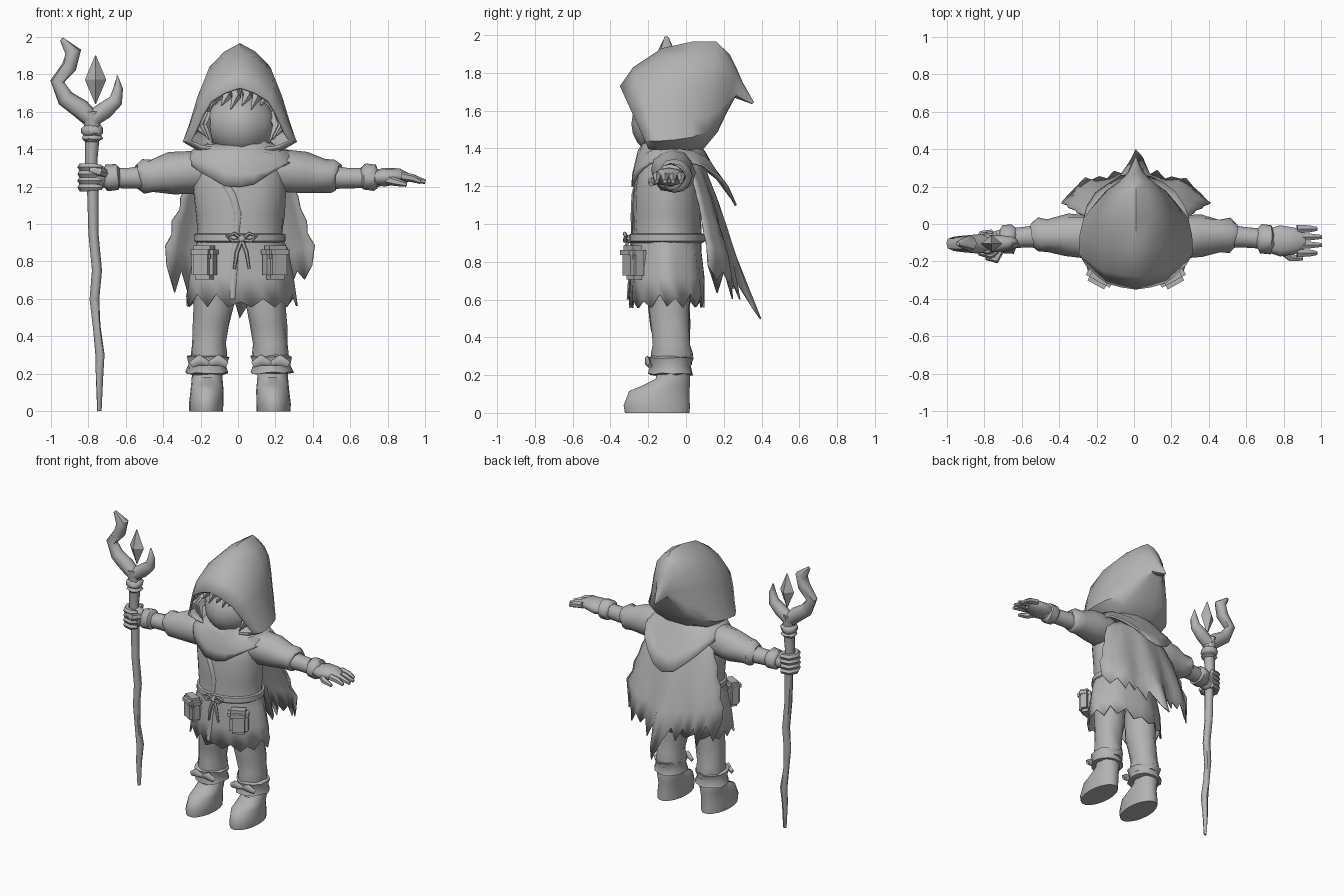
import bpy, bmesh, math, random
from mathutils import Vector

random.seed(4)
cube = bpy.data.objects.get("Cube")
if cube:
    bpy.data.objects.remove(cube)

grey = bpy.data.materials.new("plain grey")
grey.use_nodes = True
tone = (0.45, 0.45, 0.45, 1)
grey.diffuse_color = tone
grey.node_tree.nodes["Principled BSDF"].inputs["Base Color"].default_value = tone


def finish(name, bm, angle=50, thick=0):
    """Turn a bmesh into a shaded object, optionally thickened."""
    bmesh.ops.recalc_face_normals(bm, faces=bm.faces)
    me = bpy.data.meshes.new(name)
    bm.to_mesh(me)
    bm.free()
    me.materials.append(grey)
    ob = bpy.data.objects.new(name, me)
    bpy.context.collection.objects.link(ob)
    bpy.ops.object.select_all(action='DESELECT')
    ob.select_set(True)
    bpy.context.view_layer.objects.active = ob
    bpy.ops.object.shade_smooth_by_angle(angle=math.radians(angle))
    if thick:
        mod = ob.modifiers.new("thickness", 'SOLIDIFY')
        mod.thickness = thick
    return ob


def loft(name, rings, wrap=True, caps=(True, True), jit=0, angle=50, thick=0):
    """Skin a list of equal point rings."""
    bm = bmesh.new()
    rows = [[bm.verts.new(Vector(p) + Vector([random.uniform(-jit, jit) for _ in "xyz"]))
             for p in r] for r in rings]
    n = len(rows[0])
    for a, b in zip(rows, rows[1:]):
        for i in range(n if wrap else n - 1):
            j = (i + 1) % n
            bm.faces.new((a[i], a[j], b[j], b[i]))
    if caps[0]:
        bm.faces.new(rows[0])
    if caps[1]:
        bm.faces.new(rows[-1])
    return finish(name, bm, angle, thick)


def ring(cx, cy, z, rx, ry, n=16, fold=0, jag=0):
    """Horizontal ellipse with optional cloth folds and a ragged edge."""
    pts = []
    for i in range(n):
        a = math.tau * i / n
        k = 1 + fold * math.cos(7 * a)
        pts.append((cx + rx * k * math.cos(a), cy + ry * k * math.sin(a),
                    z + jag * (i % 2) * random.uniform(0.4, 1)))
    return pts


def tube(name, path, radii, n=8, ref=(0, 1, 0), flat=1, jit=0):
    """Tapered tube along a path; flat scales the side facing ref."""
    path = [Vector(p) for p in path]
    rings = []
    for i, p in enumerate(path):
        t = (path[min(i + 1, len(path) - 1)] - path[max(i - 1, 0)]).normalized()
        u = t.cross(Vector(ref)).normalized()
        w = u.cross(t)
        rings.append([p + radii[i] * (u * math.cos(math.tau * k / n) + w * flat * math.sin(math.tau * k / n))
                      for k in range(n)])
    return loft(name, rings, jit=jit)


def ball(name, loc, size, nose=0):
    bm = bmesh.new()
    bmesh.ops.create_uvsphere(bm, u_segments=16, v_segments=10, radius=1)
    for v in bm.verts:
        if v.co.y < 0:
            v.co.y -= nose * math.exp(-(v.co.x / 0.3) ** 2)
        v.co = Vector([c * s + o for c, s, o in zip(v.co, size, loc)])
    return finish(name, bm)


# Hood: arch sections from the peaked brim back to the drooping tip
half = [(0, 1), (.3, .92), (.58, .78), (.75, .55), (.9, .28), (1, .12), (.75, .02), (.35, -.03)]
arch = half + [(-x, h) for x, h in reversed(half[1:])]
sections = [(-.35, -.20, .27, 1.73, 1.40), (-.28, -.14, .305, 1.83, 1.385),
            (-.13, -.05, .30, 1.93, 1.38), (.03, .03, .28, 1.965, 1.39),
            (.16, .10, .22, 1.965, 1.42), (.23, .17, .16, 1.90, 1.50),
            (.27, .22, .09, 1.82, 1.60), (.30, .26, .05, 1.75, 1.67), (.36, .35, .004, 1.645, 1.635)]
loft("hood", [[(.01 + w * x, yb + (yt - yb) * h, zb + (zt - zb) * h) for x, h in arch]
              for yt, yb, w, zt, zb in sections], caps=(False, True), thick=0.014)

# Masked face and hair tufts
ball("masked_face", (.015, -.11, 1.53), (.185, .16, .165), nose=.12)
for i, x in enumerate((-.13, -.07, -.02, .04, .09, .14)):
    tube(f"fringe_{i}", [(x, -.2, 1.72), (x + .01, -.27, 1.68), (x - .02, -.285, 1.61 + .02 * (i % 2))],
         (.03, .028, .003), 5)
for s in (-1, 1):
    for i in range(3):
        x = .015 + s * (.17 + .02 * i)
        tube(f"side_hair_{i}", [(x, -.12, 1.58), (x + s * .02, -.2, 1.52), (x - s * .02, -.22, 1.43 + .02 * i)],
             (.03, .025, .003), 5)

# Cowl draped around the neck, pointed at front and back
rings = []
for v in (0, .2, .45, .75, 1):
    row = []
    for i in range(24):
        a = math.tau * i / 24
        c, s = math.cos(a), math.sin(a)
        f, b = max(0, -s) ** 3, max(0, s) ** 3
        spread = math.sin(v * math.pi / 2)
        rx = .18 + .12 * spread
        ry = .15 + (.20 if s > 0 else .06) * (spread if s < 0 else v)
        z = 1.43 - v * (.10 + .13 * f + .22 * b) + .012 * math.sin(v * 12 + 3 * c)
        row.append((rx * c + .01, -.08 + ry * s, z))
    rings.append(row)
loft("cowl", rings, caps=(True, False), jit=.006, thick=.012)

# Tunic with a ragged folded skirt
body = [(1.40, .13, .10, 0), (1.34, .23, .14, 0), (1.2, .25, .175, .01), (1.05, .235, .18, .01),
        (.93, .225, .18, 0), (.86, .25, .185, .02), (.72, .275, .195, .035)]
loft("tunic", [ring(.01, -.1, z, rx, ry, 28, f) for z, rx, ry, f in body]
     + [ring(.01, -.1, .56, .295, .20, 28, .04, .07)], caps=(True, False), jit=.005, thick=.01)
tube("tunic_overlap", [(-.11, -.25, 1.28), (-.03, -.28, 1.15), (0, -.285, 1.05), (-.01, -.285, .95),
                       (-.02, -.292, .8), (-.03, -.308, .6)], (.02, .02, .018, .016, .02, .014), 6, flat=.5)

# Belt, bow and pouches
loft("belt", [ring(.01, -.1, z, rx, rx - .042, 28) for z, rx in
              ((.95, .228), (.945, .242), (.91, .244), (.9, .23))], caps=(False, False))
ball("belt_knot", (.02, -.305, .92), (.025, .025, .022))
for s in (-1, 1):
    tube("bow_loop", [(.02, -.31, .92), (.02 + s * .04, -.325, .95), (.02 + s * .08, -.32, .935),
                      (.02 + s * .05, -.325, .91), (.02, -.31, .915)], (.01,) * 5, 6)
    tube("bow_tail", [(.02, -.31, .915), (.02 + s * .025, -.32, .85), (.02 + s * .04, -.315, .76)],
         (.011, .012, .008), 6)
    for part, size, z, out in (("pouch", (.13, .09, .17), .79, 0), ("pouch_flap", (.145, .1, .07), .85, .006)):
        bm = bmesh.new()
        bmesh.ops.create_cube(bm, size=1)
        for v in bm.verts:
            v.co = Vector([c * k for c, k in zip(v.co, size)])
        bmesh.ops.bevel(bm, geom=bm.edges[:], offset=.022, segments=2, affect='EDGES')
        ob = finish(part, bm)
        ob.location = (.01 + s * .19, -.275 - out, z)
        ob.rotation_euler.z = s * .5

# Tattered cape
rows = []
cols = 21
drops = [random.uniform(.03, .15) * (i % 2) for i in range(cols)]
drops[cols // 2] = .2
for r in range(9):
    v = r / 8
    row = []
    for i in range(cols):
        u = 2 * i / (cols - 1) - 1
        low = .70 + .08 * u * u - drops[i]
        top = 1.37 - .03 * abs(u)
        fall = v if r < 8 else 1
        z = top + (.74 + .08 * u * u - top) * fall - (top - top if r < 8 else .74 + .08 * u * u - low)
        y = .06 + .22 * v ** .8 - (.06 + .08 * v) * u * u + .018 * v * math.cos(9 * u)
        y += .5 * drops[i] * (r == 8) * (1 - abs(u))
        rag = .03 * (r % 2) * v * (abs(u) == 1)
        row.append((.01 + u * (.2 + .19 * v ** .6 + rag), y, z))
    rows.append(row)
loft("cape", rows, wrap=False, caps=(False, False), jit=.004, thick=.008)

# Arms: sleeve, forearm and wrist wrap
for s, side in ((1, "left"), (-1, "right")):
    def arm(part, pts, radii, **kw):
        tube(f"{side}_{part}", [(s * x, y, z) for x, y, z in pts], radii, 12, **kw)
    arm("sleeve", [(.14, -.08, 1.28), (.25, -.07, 1.28), (.36, -.06, 1.27), (.46, -.06, 1.255),
                   (.51, -.06, 1.255), (.535, -.065, 1.25)], (.1, .115, .11, .088, .09, .07), jit=.006)
    arm("forearm", [(.48, -.065, 1.25), (.58, -.07, 1.245), (.7, -.08, 1.245), (.76, -.09, 1.245)],
        (.065, .055, .053, .045))
    e = .66 if s > 0 else .63
    arm("wrist_wrap", [(e, -.08, 1.25), (e + .015, -.08, 1.25), (e + .07, -.085, 1.245),
                       (e + .085, -.085, 1.245)], (.05, .07, .068, .05), flat=1.1, jit=.004)

# Open left hand
tube("left_palm", [(.73, -.09, 1.245), (.78, -.09, 1.25), (.86, -.09, 1.255), (.91, -.09, 1.245)],
     (.04, .05, .042, .025), 10, flat=1.75)
for i in range(4):
    y = -.155 + i * .043
    tip = 1.0 if i in (1, 2) else .975
    tube(f"left_finger_{i}", [(.87, y, 1.255), (.93, y, 1.245), (tip, y, 1.225)], (.024, .022, .012), 6)
tube("left_thumb", [(.78, -.13, 1.24), (.84, -.18, 1.225), (.9, -.185, 1.21)], (.026, .023, .012), 6)

# Right fist wrapped around the staff
ball("right_fist", (-.755, -.1, 1.25), (.065, .06, .07))
for i in range(4):
    z = 1.195 + i * .036
    path = [(-.775 + .058 * math.cos(a), -.105 + .06 * math.sin(a), z)
            for a in (1.2, 2.2, 3.1, 4.0, 4.9, 5.6)]
    tube(f"right_finger_{i}", path, (.02, .023, .024, .024, .022, .014), 6, ref=(0, 0, 1))
tube("right_thumb", [(-.71, -.13, 1.27), (-.74, -.19, 1.28), (-.79, -.18, 1.29)], (.024, .023, .013), 6, ref=(0, 0, 1))

# Gnarled staff with forked head and floating crystal
Y = -.105
def wood(name, pts, radii):
    tube(name, [(x, Y, z) for x, z in pts], radii, 8, jit=.003)
wood("staff_shaft", [(-.742, 0), (-.74, .18), (-.735, .3), (-.755, .45), (-.765, .6), (-.75, .75), (-.77, .95),
                     (-.775, 1.2), (-.785, 1.35), (-.775, 1.5), (-.785, 1.6)],
     (.012, .019, .025, .022, .025, .027, .028, .03, .035, .042, .052))
wood("staff_long_prong", [(-.77, 1.55), (-.84, 1.615), (-.92, 1.67), (-.965, 1.76), (-.9, 1.84), (-.88, 1.92),
                          (-.94, 1.985)], (.045, .052, .045, .038, .04, .042, .012))
wood("staff_short_prong", [(-.78, 1.56), (-.71, 1.61), (-.65, 1.66), (-.64, 1.72), (-.645, 1.79)],
     (.045, .046, .036, .024, .003))
loft("staff_binding", [ring(-.778, Y, z, r, r, 10) for z, r in
                       ((1.44, .04), (1.455, .056), (1.47, .045), (1.485, .058), (1.51, .06), (1.525, .042))], jit=.004)
loft("crystal", [ring(-.76, Y, z, r, r * .8, 4) for z, r in ((1.9, .002), (1.77, .057), (1.64, .002))], angle=20)

# Legs, ankle wraps and boots
for s, side in ((1, "left"), (-1, "right")):
    x = .01 + s * .165
    def stack(part, data, n=14, **kw):
        loft(f"{side}_{part}", [ring(x + dx * s, y, z, rx, ry, n) for z, dx, y, rx, ry in data], **kw)
    stack("trouser", [(.75, -.02, -.09, .11, .12), (.56, -.025, -.09, .11, .11), (.46, -.01, -.085, .098, .105),
                      (.36, 0, -.075, .092, .1), (.31, 0, -.075, .1, .11), (.25, 0, -.07, .09, .1)], jit=.006)
    stack("ankle_wrap", [(.3, .005, -.08, .085, .09), (.29, .005, -.08, .112, .12), (.25, .005, -.08, .1, .105),
                         (.205, .005, -.08, .115, .12), (.2, .005, -.08, .085, .09)], jit=.007)
    stack("boot", [(.25, .01, -.065, .078, .085), (.18, .01, -.07, .082, .092), (.145, .01, -.105, .085, .128),
                   (.115, .01, -.142, .088, .162), (.04, .015, -.155, .092, .178), (0, .015, -.152, .09, .174)], n=18)
    for k in (-1, 1):
        tube(f"{side}_ankle_bow", [(x, -.19, .255), (x + k * .05, -.205, .275), (x + k * .095, -.19, .25)],
             (.012, .03, .018), 6, flat=.5)
